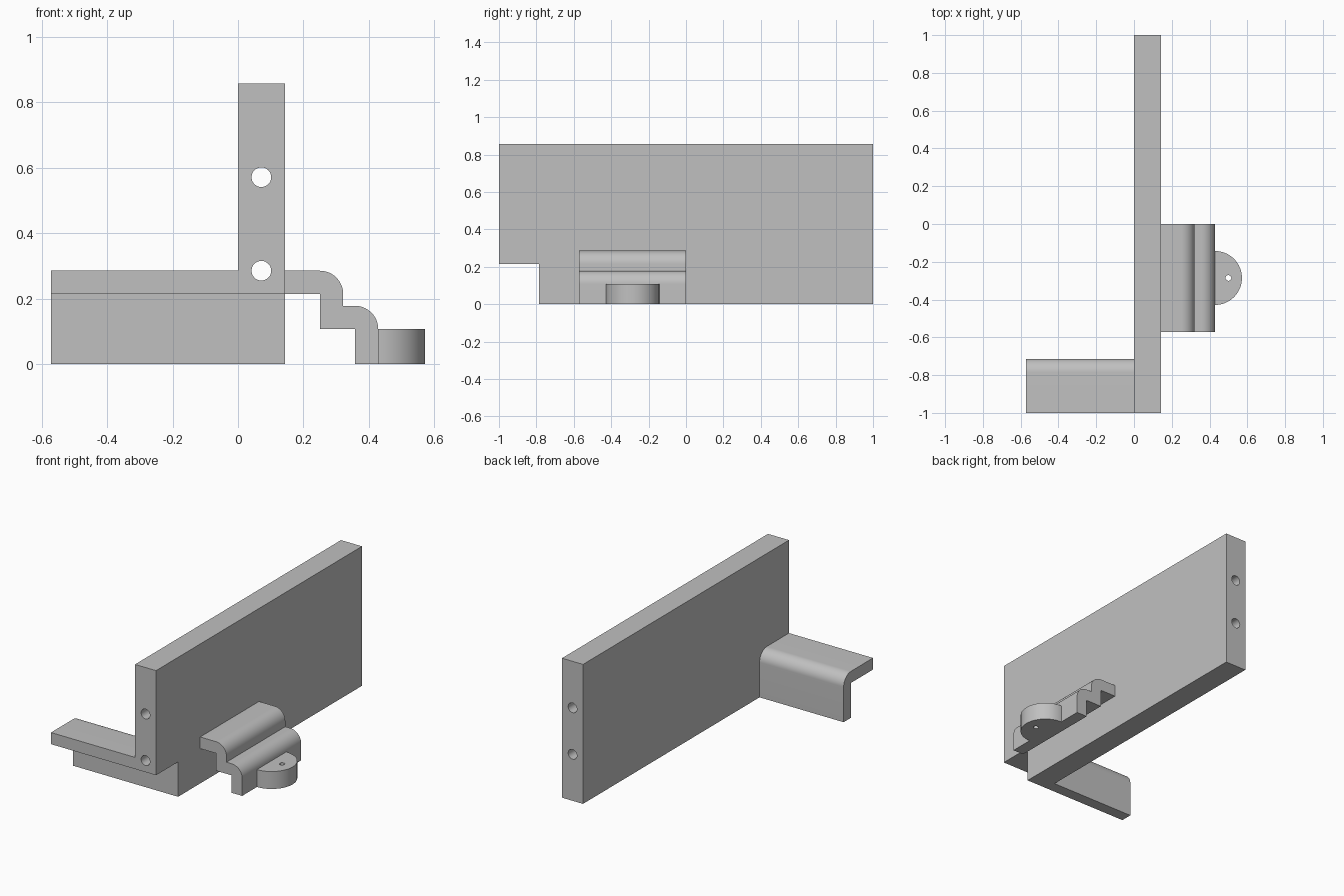
import bpy
import bmesh
from math import cos, sin, pi, radians
from mathutils import Vector

cube = bpy.data.objects.get("Cube")
if cube:
    bpy.data.objects.remove(cube, do_unlink=True)

GREY = (0.53, 0.53, 0.53, 1.0)
grey = bpy.data.materials.new("plain grey")
grey.use_nodes = True
grey.diffuse_color = GREY
grey.node_tree.nodes["Principled BSDF"].inputs["Base Color"].default_value = GREY

U = 1 / 14          # sheet thickness, the unit of the whole design


def arc(cx, cy, r, start, end, steps=16):
    """Points along an arc, angles in degrees."""
    angles = [radians(start + (end - start) * i / steps) for i in range(steps + 1)]
    return [(cx + r * cos(a), cy + r * sin(a)) for a in angles]


def prism(name, profile, axis, start, end):
    """Extrude a closed profile along an axis; the profile uses the other two."""
    def place(a, b):
        return {"x": (start, a, b), "y": (a, start, b), "z": (a, b, start)}[axis]
    bm = bmesh.new()
    face = bm.faces.new([bm.verts.new(place(a, b)) for a, b in profile])
    out = bmesh.ops.extrude_face_region(bm, geom=[face], use_keep_orig=True)
    offset = Vector([(end - start) * (axis == k) for k in "xyz"])
    moved = [g for g in out["geom"] if isinstance(g, bmesh.types.BMVert)]
    bmesh.ops.translate(bm, verts=moved, vec=offset)
    bmesh.ops.recalc_face_normals(bm, faces=bm.faces)
    mesh = bpy.data.meshes.new(name)
    bm.to_mesh(mesh)
    bm.free()
    mesh.materials.append(grey)
    obj = bpy.data.objects.new(name, mesh)
    bpy.context.collection.objects.link(obj)
    return obj


def select_only(obj):
    bpy.ops.object.select_all(action="DESELECT")
    obj.select_set(True)
    bpy.context.view_layer.objects.active = obj


def drill(target, centre, radius, axis, start, end):
    """Cut a round through hole and discard the cutter."""
    cutter = prism("drill", arc(*centre, radius, 0, 360, 32)[:-1], axis, start, end)
    cutter.hide_render = True
    mod = target.modifiers.new("hole", "BOOLEAN")
    mod.operation, mod.solver, mod.object = "DIFFERENCE", "EXACT", cutter
    select_only(target)
    bpy.ops.object.modifier_apply(modifier=mod.name)
    bpy.data.objects.remove(cutter, do_unlink=True)


# Upright wall with a notched lower front corner and two lengthwise bores
wall = prism("wall", [(-1, 3 * U), (-11 * U, 3 * U), (-11 * U, 0), (1, 0),
                      (1, 12 * U), (-1, 12 * U)], "x", 0, 2 * U)
for height in (4 * U, 8 * U):
    drill(wall, (U, height), 0.03, "y", -1.1, 1.1)

# Bent angle bracket on the right-hand side of the wall
angle_bracket = prism("angle_bracket",
                      [(-1, 3 * U), (-1, 4 * U)] + arc(-11 * U, 3 * U, U, 90, 0)
                      + [(-10 * U, 0), (-11 * U, 0), (-11 * U, 3 * U)],
                      "x", -8 * U, 0)

# Double-bend stepped bracket on the other side
stepped_bracket = prism("stepped_bracket",
                        [(2 * U, 3 * U), (2 * U, 4 * U)]
                        + arc(3.5 * U, 3 * U, U, 90, 0) + [(4.5 * U, 2.5 * U)]
                        + arc(5 * U, 1.5 * U, U, 90, 0)
                        + [(6 * U, 0), (5 * U, 0), (5 * U, 1.5 * U),
                           (3.5 * U, 1.5 * U), (3.5 * U, 3 * U)],
                        "y", -8 * U, 0)

# Half-round mounting lug with a small screw hole
lug = prism("mounting_lug", arc(6 * U, -4 * U, 2 * U, -90, 90, 32), "z", 0, 1.5 * U)
drill(lug, (7 * U, -4 * U), 0.015, "z", -0.1, 0.3)

# Smooth the bends and bores, keep the corners sharp
for part in (wall, angle_bracket, stepped_bracket, lug):
    select_only(part)
    bpy.ops.object.shade_smooth_by_angle(angle=pi / 6)
